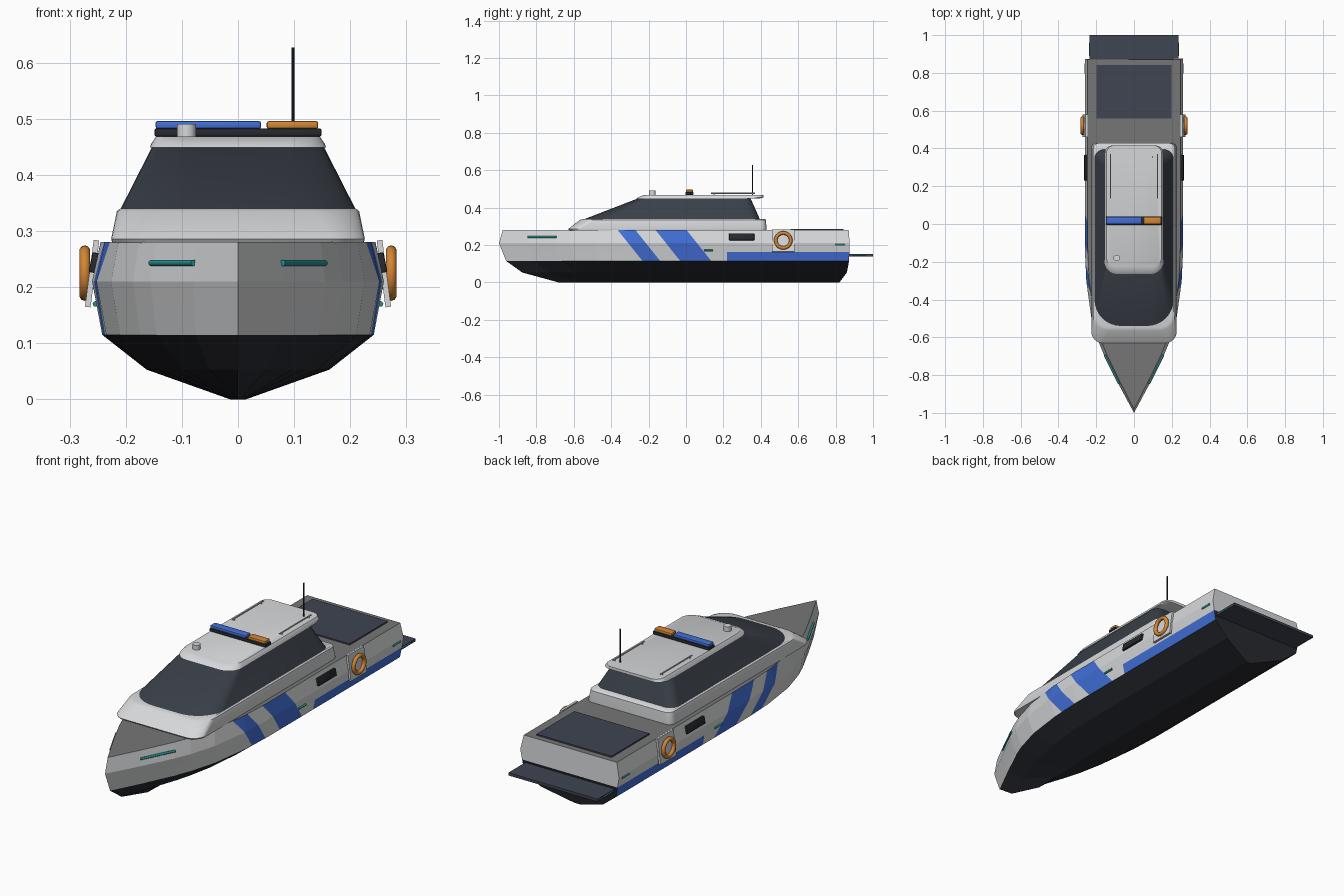
import bpy, bmesh, math
from mathutils import Vector

cube = bpy.data.objects.get("Cube")
if cube:
    bpy.data.objects.remove(cube, do_unlink=True)


def material(name, rgb):
    m = bpy.data.materials.new(name)
    m.use_nodes = True
    col = (*rgb, 1)
    m.diffuse_color = col
    m.node_tree.nodes["Principled BSDF"].inputs["Base Color"].default_value = col
    return m


WHITE = material("white paint", (0.68, 0.69, 0.7))
DECK = material("deck grey", (0.18, 0.18, 0.18))
SLATE = material("slate", (0.05, 0.058, 0.085))
BOTTOM = material("hull bottom black", (0.021, 0.023, 0.03))
GLASS = material("dark glass", (0.042, 0.05, 0.065))
BLUE = material("blue", (0.055, 0.16, 0.68))
ORANGE = material("orange", (0.65, 0.24, 0.035))
TEAL = material("teal light", (0.02, 0.27, 0.27))
BLACK = material("black trim", (0.02, 0.022, 0.028))


def finish(bm, name, *mats, smooth=None):
    bmesh.ops.recalc_face_normals(bm, faces=bm.faces)
    me = bpy.data.meshes.new(name)
    bm.to_mesh(me)
    bm.free()
    for m in mats:
        me.materials.append(m)
    ob = bpy.data.objects.new(name, me)
    bpy.context.collection.objects.link(ob)
    if smooth:
        bpy.ops.object.select_all(action="DESELECT")
        ob.select_set(True)
        bpy.context.view_layer.objects.active = ob
        bpy.ops.object.shade_smooth_by_angle(angle=math.radians(smooth))
    return ob


def box(name, centre, size, mat, tilt=0, bevel=0):
    bm = bmesh.new()
    bmesh.ops.create_cube(bm, size=1)
    bmesh.ops.scale(bm, vec=size, verts=bm.verts)
    if bevel:
        bmesh.ops.bevel(bm, geom=bm.edges[:], offset=bevel, segments=2,
                        profile=0.5, affect="EDGES")
    ob = finish(bm, name, mat, smooth=35 if bevel else None)
    ob.location = centre
    ob.rotation_euler.y = tilt
    return ob


def rod(name, a, b, radius, mat, sides=12):
    a, b = Vector(a), Vector(b)
    bm = bmesh.new()
    bmesh.ops.create_cone(bm, cap_ends=True, segments=sides, radius1=radius,
                          radius2=radius, depth=(b - a).length)
    ob = finish(bm, name, mat, smooth=40)
    ob.location = (a + b) / 2
    ob.rotation_euler = (b - a).to_track_quat("Z", "Y").to_euler()
    return ob


def rounded_ring(z, front, back, half, r_front, r_back, steps=8):
    """Rounded rectangle outline, separate corner radii fore and aft."""
    pts = []
    for sx, sy, start in ((1, 1, 0), (-1, 1, 90), (-1, -1, 180), (1, -1, 270)):
        r = r_back if sy > 0 else r_front
        cy = back - r if sy > 0 else front + r
        for i in range(steps + 1):
            a = math.radians(start + 90 * i / steps)
            pts.append((sx * (half - r) + r * math.cos(a), cy + r * math.sin(a), z))
    return pts


def loft(name, sections, mat):
    bm = bmesh.new()
    rings = [[bm.verts.new(p) for p in rounded_ring(*s)] for s in sections]
    for low, high in zip(rings, rings[1:]):
        for i in range(len(low)):
            j = (i + 1) % len(low)
            bm.faces.new((low[i], low[j], high[j], high[i]))
    bm.faces.new(rings[0])
    bm.faces.new(rings[-1])
    return finish(bm, name, mat, smooth=30)


# Hull: levels are (z, half width, bow y, stern y), stations are (position, fullness)
levels = [(0.28, 0.245, -0.98, 0.87), (0.21, 0.26, -1.0, 0.875),
          (0.115, 0.242, -0.962, 0.872), (0.053, 0.163, -0.875, 0.86),
          (0, 0.014, -0.68, 0.82)]
stations = [(0, 0), (0.08, 0.31), (0.16, 0.6), (0.2, 0.72), (0.27, 0.87),
            (0.37, 0.97), (0.46, 1), (0.7, 1), (1, 1)]
bm = bmesh.new()
rows = []
for s, full in stations:
    side = [(w * full, bow + (stern - bow) * s, z) for z, w, bow, stern in levels]
    other = [(-x, y, z) for x, y, z in reversed(side)]
    rows.append([bm.verts.new(p) for p in side + other])
for a, b in zip(rows, rows[1:]):
    for i in range(len(a)):
        j = (i + 1) % len(a)
        bm.faces.new((a[i], a[j], b[j], b[i]))
bm.faces.new(rows[-1])
bmesh.ops.remove_doubles(bm, verts=bm.verts, dist=0.0005)
bmesh.ops.recalc_face_normals(bm, faces=bm.faces)

# Painted stripes are cut into the hull sides
SLANT = 0.8
bands = ((-0.365, -0.27), (-0.163, 0.003))
cuts = [((0, 0, 0.163), (0, 0, 1)), ((0, 0.22, 0), (0, 1, 0))]
cuts += [((0, u, 0.28), (0, 1, SLANT)) for band in bands for u in band]
for co, no in cuts:
    bmesh.ops.bisect_plane(bm, geom=bm.verts[:] + bm.edges[:] + bm.faces[:],
                           plane_co=co, plane_no=no)
for f in bm.faces:
    c = f.calc_center_median()
    u = c.y + SLANT * (c.z - 0.28)
    if c.z < 0.114:
        f.material_index = 1
    elif c.z > 0.279:
        f.material_index = 2
    elif c.y > 0.22 and c.z < 0.163 or any(lo < u < hi for lo, hi in bands):
        f.material_index = 3
finish(bm, "hull", WHITE, BOTTOM, DECK, BLUE)

# Stern
box("swim_platform", (0, 0.93, 0.146), (0.47, 0.14, 0.013), SLATE)
box("stern_hatch", (0, 0.7, 0.282), (0.395, 0.285, 0.009), SLATE)

# Cabin: (z, front, back, half width, front radius, back radius)
loft("cabin_base", [(0.279, -0.625, 0.43, 0.224, 0.06, 0.03),
                    (0.286, -0.63, 0.43, 0.226, 0.06, 0.03),
                    (0.335, -0.565, 0.428, 0.216, 0.08, 0.03),
                    (0.34, -0.55, 0.42, 0.21, 0.09, 0.03)], WHITE)
loft("cabin_windows", [(0.338, -0.545, 0.395, 0.21, 0.14, 0.05),
                       (0.45, -0.255, 0.345, 0.153, 0.07, 0.04)], GLASS)
loft("roof", [(0.449, -0.265, 0.395, 0.157, 0.07, 0.04),
              (0.455, -0.258, 0.415, 0.155, 0.07, 0.04),
              (0.468, -0.225, 0.415, 0.146, 0.05, 0.04)], WHITE)

# Roof fittings
box("light_bar_base", (0, 0.018, 0.4755), (0.298, 0.044, 0.015), BLACK, bevel=0.004)
box("light_bar_blue", (-0.053, 0.018, 0.489), (0.188, 0.038, 0.014), BLUE, bevel=0.004)
box("light_bar_orange", (0.097, 0.018, 0.489), (0.092, 0.038, 0.014), ORANGE, bevel=0.004)
rod("searchlight", (-0.092, -0.18, 0.465), (-0.092, -0.18, 0.491), 0.017, WHITE, 20)
rod("antenna", (0.098, 0.355, 0.465), (0.098, 0.355, 0.627), 0.003, BLACK, 8)

# Fittings repeated on both sides
for s, label in ((1, "left"), (-1, "right")):
    rod(label + "_roof_rail", (s * 0.125, 0.135, 0.477), (s * 0.125, 0.37, 0.477),
        0.003, WHITE, 8)
    for y in (0.15, 0.355):
        rod(label + "_rail_post", (s * 0.125, y, 0.465), (s * 0.125, y, 0.477),
            0.003, WHITE, 8)
    box(label + "_hull_window", (s * 0.254, 0.298, 0.243), (0.018, 0.135, 0.036),
        BLACK, tilt=-s * 0.2, bevel=0.003)
    box(label + "_ring_plate", (s * 0.26, 0.52, 0.224), (0.01, 0.12, 0.12),
        WHITE, tilt=-s * 0.13)
    bpy.ops.mesh.primitive_torus_add(major_segments=32, minor_segments=10,
                                     major_radius=0.04, minor_radius=0.0095,
                                     location=(s * 0.273, 0.52, 0.225),
                                     rotation=(0, math.pi / 2, 0))
    ring = bpy.context.object
    ring.name = label + "_life_ring"
    ring.data.materials.append(ORANGE)
    bpy.ops.object.shade_smooth_by_angle(angle=math.radians(60))
    rod(label + "_bow_light", (s * 0.155, -0.693, 0.243), (s * 0.079, -0.845, 0.243),
        0.0055, TEAL)
    rod(label + "_middle_light", (s * 0.254, 0.095, 0.17), (s * 0.254, 0.145, 0.17),
        0.005, TEAL)
    rod(label + "_rear_light", (s * 0.258, 0.797, 0.202), (s * 0.258, 0.85, 0.202),
        0.005, TEAL)
    rod(label + "_platform_light", (s * 0.234, 0.89, 0.146), (s * 0.234, 0.96, 0.146),
        0.004, TEAL)
